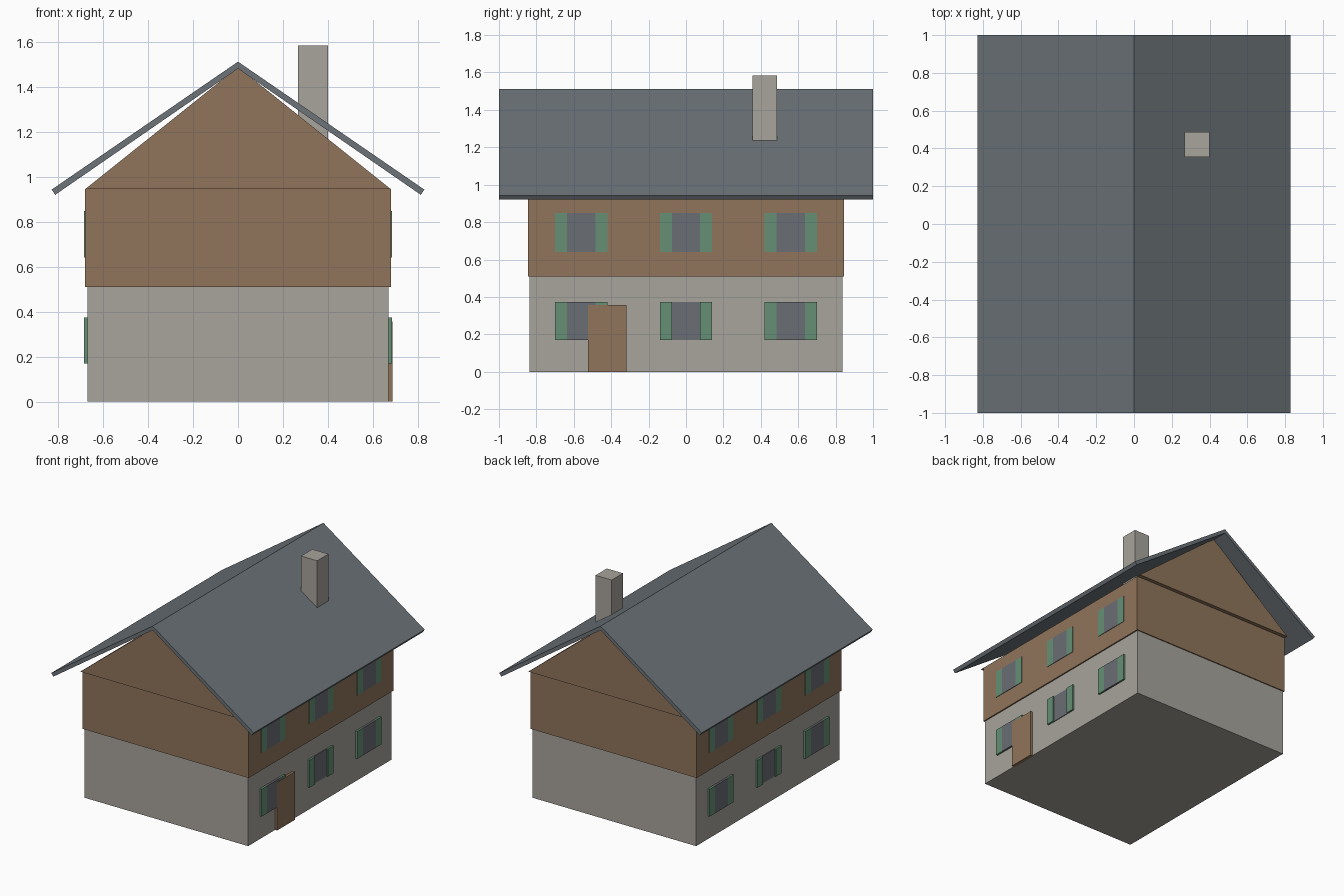
import bpy
import bmesh

cube = bpy.data.objects.get("Cube")
if cube:
    bpy.data.objects.remove(cube, do_unlink=True)


def material(name, r, g, b):
    """Flat material from 0-255 display values, converted to linear."""
    color = [((c / 255 + 0.055) / 1.055) ** 2.4 for c in (r, g, b)] + [1]
    mat = bpy.data.materials.new(name)
    mat.use_nodes = True
    mat.diffuse_color = color
    mat.node_tree.nodes["Principled BSDF"].inputs["Base Color"].default_value = color
    return mat


stone = material("stone", 168, 164, 156)
wood = material("wood", 144, 117, 91)
slate = material("slate", 108, 115, 120)
glass = material("glass", 106, 110, 117)
green = material("shutter green", 102, 144, 118)


def prism(name, profile, y0, y1, mat):
    """Extrude an x/z profile along y."""
    bm = bmesh.new()
    face = bm.faces.new([bm.verts.new((x, y0, z)) for x, z in profile])
    new = bmesh.ops.extrude_face_region(bm, geom=[face])["geom"]
    verts = [v for v in new if isinstance(v, bmesh.types.BMVert)]
    bmesh.ops.translate(bm, verts=verts, vec=(0, y1 - y0, 0))
    bmesh.ops.recalc_face_normals(bm, faces=bm.faces)
    mesh = bpy.data.meshes.new(name)
    bm.to_mesh(mesh)
    bm.free()
    mesh.materials.append(mat)
    obj = bpy.data.objects.new(name, mesh)
    bpy.context.collection.objects.link(obj)
    return obj


def box(name, x0, x1, y0, y1, z0, z1, mat):
    return prism(name, [(x0, z0), (x1, z0), (x1, z1), (x0, z1)], y0, y1, mat)


# Walls: stone ground floor, slightly wider timber floor, overhanging gable
box("ground_floor", -0.67, 0.67, -0.838, 0.838, 0, 0.51, stone)
box("upper_floor", -0.68, 0.68, -0.846, 0.846, 0.51, 0.945, wood)
prism("gable", [(-0.68, 0.945), (0.68, 0.945), (0, 1.488)], -0.875, 0.875, wood)

# Roof: two thin slabs meeting at the ridge
for side, label in ((1, "left"), (-1, "right")):
    slab = [(0, 1.512), (side * 0.829, 0.943), (side * 0.813, 0.92), (0, 1.481)]
    prism("roof_" + label, slab, -1, 1, slate)

# Chimney
box("chimney", 0.268, 0.4, 0.355, 0.487, 1.1, 1.585, stone)

# Windows: glass between two shutters, on both long walls
for side, label in ((1, "left"), (-1, "right")):
    for floor, wall, z0, z1 in (("lower", 0.665, 0.17, 0.373),
                                ("upper", 0.675, 0.64, 0.848)):
        for i, y in enumerate((-0.56, 0, 0.56)):
            tag = f"{label}_{floor}_{i + 1}"
            recessed = floor == "lower" and i == 1
            front = 0.675 if recessed else 0.684
            box("window_" + tag, side * wall, side * front,
                y - 0.075, y + 0.075, z0, z1, glass)
            for end, where in ((-1, "front"), (1, "back")):
                box(f"shutter_{where}_" + tag, side * wall, side * 0.684,
                    *sorted((y + end * 0.075, y + end * 0.14)), z0, z1, green)

# Door on the left wall
box("door", 0.66, 0.687, -0.523, -0.317, 0, 0.356, wood)
